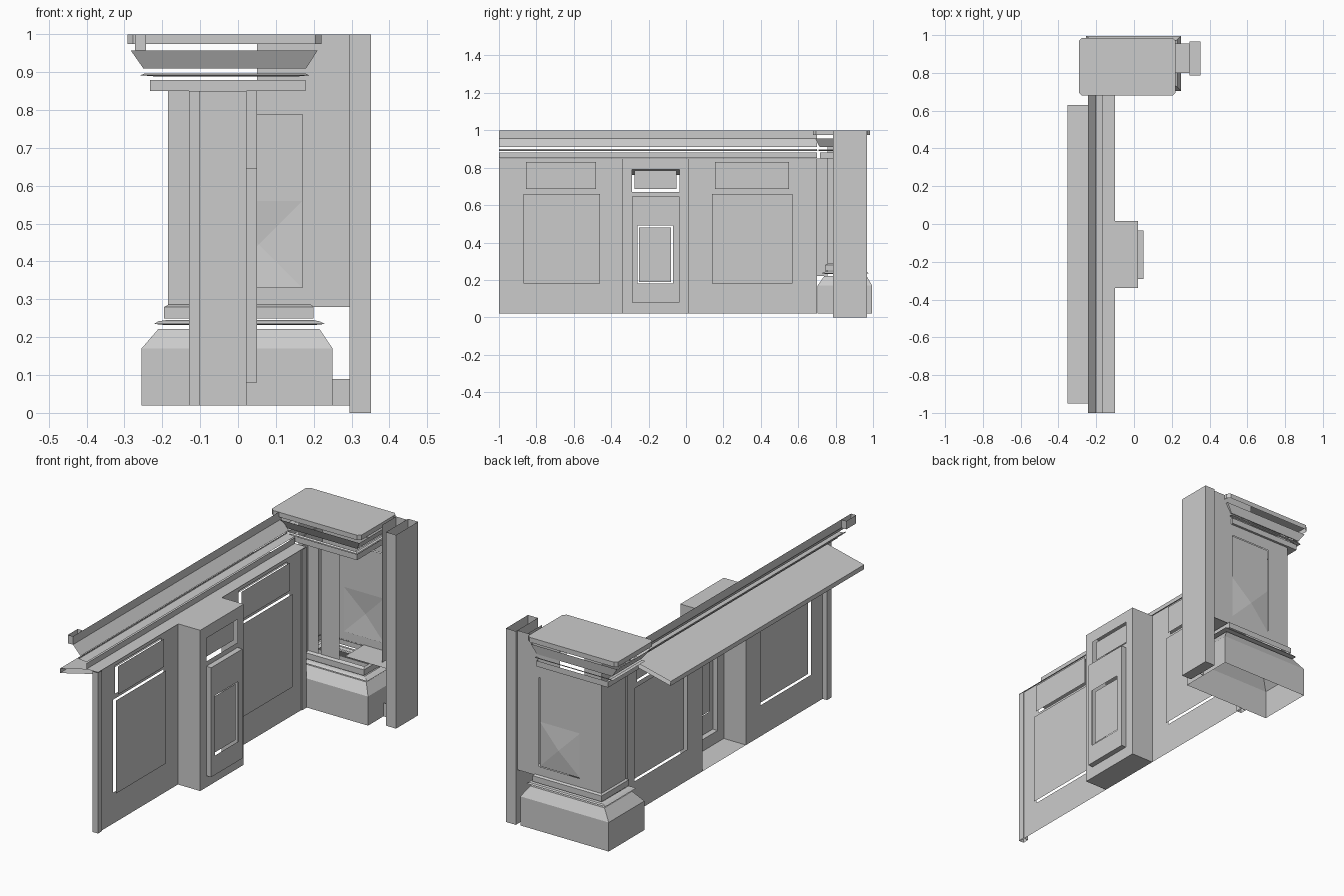
import bpy


def mesh(name, verts, faces):
    me = bpy.data.meshes.new(name)
    me.from_pydata(verts, [], faces)
    ob = bpy.data.objects.new(name, me)
    bpy.context.collection.objects.link(ob)
    return ob


def sheets(name, axis, c, rects):
    """Flat rectangles (u0, u1, z0, z1) lying on the plane x = c or y = c."""
    v, f = [], []
    for u0, u1, z0, z1 in rects:
        n = len(v)
        for u, z in ((u0, z0), (u1, z0), (u1, z1), (u0, z1)):
            v.append((c, u, z) if axis == 'x' else (u, c, z))
        f.append((n, n + 1, n + 2, n + 3))
    return mesh(name, v, f)


def frame(outer, inner):
    """Four rectangles around an opening."""
    a, b, c, d = outer
    e, f, g, h = inner
    return [(a, e, c, d), (f, b, c, d), (e, f, c, g), (e, f, h, d)]


def strip(name, prof, y0, y1):
    """Open moulding profile (x, z) swept along y."""
    n = len(prof)
    v = [(x, y, z) for y in (y0, y1) for x, z in prof]
    f = [(i, i + 1, n + i + 1, n + i) for i in range(n - 1)]
    return mesh(name, v, f)


def loft(name, levels, bottom=False, top=False, cut=0.0):
    """Stacked rectangular rings (x0, x1, y0, y1, z) with optional cut corners."""
    v, f = [], []
    for x0, x1, y0, y1, z in levels:
        if cut:
            k = cut
            ring = [(x0 + k, y0), (x1 - k, y0), (x1, y0 + k), (x1, y1 - k),
                    (x1 - k, y1), (x0 + k, y1), (x0, y1 - k), (x0, y0 + k)]
        else:
            ring = [(x0, y0), (x1, y0), (x1, y1), (x0, y1)]
        v += [(x, y, z) for x, y in ring]
    n = len(ring)
    for l in range(len(levels) - 1):
        f += [(l * n + i, l * n + (i + 1) % n, (l + 1) * n + (i + 1) % n, (l + 1) * n + i)
              for i in range(n)]
    if bottom:
        f.append(tuple(range(n - 1, -1, -1)))
    if top:
        f.append(tuple(range(len(v) - n, len(v))))
    return mesh(name, v, f)


# Wall bays: open framed sheets with raised panels in front
WALL, PANEL = -0.105, -0.088
for tag, y0, y1, p0, p1 in (("near", -1.0, -0.34, -0.87, -0.46), ("far", 0.015, 0.70, 0.14, 0.57)):
    big = (p0, p1, 0.18, 0.66)
    small = (p0 + 0.015, p1 - 0.02, 0.685, 0.83)
    sheets("wall_" + tag, 'x', WALL,
           frame((y0, y1, 0.02, 0.67), big) + frame((y0, y1, 0.67, 0.85), small))
    sheets("wall_panels_" + tag, 'x', PANEL, [big, small])

# End stiles of the wall, and the return that runs into the pedestal
for tag, y0, y1 in (("near", -1.0, -0.965), ("far", 0.665, 0.70)):
    loft("end_stile_" + tag, [(-0.13, -0.1, y0, y1, 0.02), (-0.13, -0.1, y0, y1, 0.85)])
sheets("wall_return", 'x', -0.13, [(0.70, 0.757, 0.22, 0.85)])

# Pilaster in the middle, open at the back
for tag, y in (("near", -0.34), ("far", 0.015)):
    sheets("pilaster_side_" + tag, 'y', y, [(WALL, 0.022, 0.02, 0.85)])
for tag, z in (("top", 0.85), ("bottom", 0.02)):
    strip("pilaster_" + tag, [(WALL, z), (0.022, z)], -0.34, 0.015)
door = (-0.29, -0.035, 0.08, 0.645)
upper = (-0.29, -0.035, 0.67, 0.79)
sheets("pilaster_face", 'x', 0.022,
       frame((-0.34, 0.015, 0.02, 0.66), door) + frame((-0.34, 0.015, 0.66, 0.85), upper))
sheets("pilaster_upper_panel", 'x', 0.01, [(-0.275, -0.05, 0.685, 0.785)])
sheets("pilaster_raised_frame", 'x', 0.05, frame(door, (-0.26, -0.07, 0.18, 0.49)))
sheets("pilaster_inner_panel", 'x', 0.042, [(-0.25, -0.08, 0.19, 0.48)])
for tag, y in (("near", door[0]), ("far", door[1])):
    sheets("pilaster_frame_edge_" + tag, 'y', y, [(0.022, 0.05, 0.08, 0.645)])
for tag, z in (("top", 0.645), ("bottom", 0.08)):
    strip("pilaster_frame_" + tag, [(0.022, z), (0.05, z)], door[0], door[1])

# Sloping counter shelf
strip("counter_shelf", [(-0.105, 0.822), (-0.353, 0.762), (-0.353, 0.785), (-0.105, 0.845)],
      -0.95, 0.63)

# Open rail mouldings along the top
strip("rail_crown", [(-0.243, 1.0), (-0.243, 0.957), (-0.20, 0.91)], -1.0, 0.70)
strip("rail_bead", [(-0.21, 0.899), (-0.21, 0.892), (-0.165, 0.888)], -1.0, 0.70)
strip("rail_fascia", [(-0.165, 0.882), (-0.165, 0.852), (-0.1, 0.852)], -1.0, 0.70)
loft("rail_end_block", [(-0.272, -0.243, -1.0, -0.92, 0.957), (-0.272, -0.243, -1.0, -0.92, 1.0)])

# Pedestal base
loft("pedestal_base", [(-0.255, 0.25, 0.704, 0.995, 0.02), (-0.255, 0.25, 0.704, 0.995, 0.17),
                       (-0.21, 0.215, 0.74, 0.965, 0.222), (-0.18, 0.2, 0.76, 0.95, 0.222)])
loft("base_bead", [(-0.19, 0.2, 0.75, 0.95, 0.232), (-0.222, 0.23, 0.725, 0.975, 0.235),
                   (-0.21, 0.215, 0.735, 0.97, 0.242), (-0.19, 0.2, 0.75, 0.95, 0.245)])
loft("base_collar", [(-0.195, 0.2, 0.742, 0.967, 0.25), (-0.195, 0.2, 0.742, 0.967, 0.28),
                     (-0.18, 0.19, 0.76, 0.95, 0.288)])

# Pedestal shaft: framed back, partial front and a ledge beside the post
hole = (-0.06, 0.17, 0.33, 0.79)
sheets("shaft_back", 'y', 0.955, frame((-0.185, 0.295, 0.28, 0.87), hole)
       + [(0.05, 0.295, 0.87, 1.0)])
sheets("shaft_front", 'y', 0.757, [(-0.185, -0.07, 0.28, 0.87), (-0.055, 0.05, 0.28, 0.87)])
sheets("shaft_left", 'x', -0.185, [(0.757, 0.955, 0.28, 0.95)])
strip("shaft_ledge", [(0.05, 0.288), (0.295, 0.288)], 0.80, 0.955)

# Raised shaft panel with a shallow pyramid in its lower half
a, b, c, d = hole
m, y = (a + b) / 2, 0.95
mesh("shaft_panel", [(a, y, c), (b, y, c), (b, y, 0.56), (a, y, 0.56), (m, y + 0.012, 0.445),
                     (b, y, d), (a, y, d)],
     [(0, 1, 4), (1, 2, 4), (2, 3, 4), (3, 0, 4), (3, 2, 5, 6)])

# Pedestal cap
loft("cap_collar", [(-0.18, 0.14, 0.76, 0.95, 0.85), (-0.232, 0.178, 0.717, 0.967, 0.85),
                    (-0.232, 0.178, 0.717, 0.967, 0.88)])
loft("cap_bead", [(-0.22, 0.16, 0.725, 0.96, 0.889), (-0.258, 0.188, 0.70, 0.967, 0.892),
                  (-0.245, 0.178, 0.71, 0.967, 0.897)])
loft("cap_crown", [(-0.22, 0.16, 0.73, 0.955, 0.91), (-0.25, 0.18, 0.715, 0.96, 0.91),
                   (-0.283, 0.21, 0.69, 0.967, 0.957)])
loft("cap_slab", [(-0.292, 0.22, 0.68, 0.985, 0.975), (-0.292, 0.22, 0.68, 0.985, 1.0)],
     False, True, 0.015)

# Tall end post, open at the top, with an inner channel side
loft("end_post", [(0.295, 0.352, 0.787, 0.967, 0.0), (0.295, 0.352, 0.787, 0.967, 1.0)], True)
sheets("post_channel_side", 'x', 0.235, [(0.84, 0.955, 0.29, 1.0)])
sheets("post_foot", 'y', 0.83, [(0.25, 0.295, 0.02, 0.09)])
